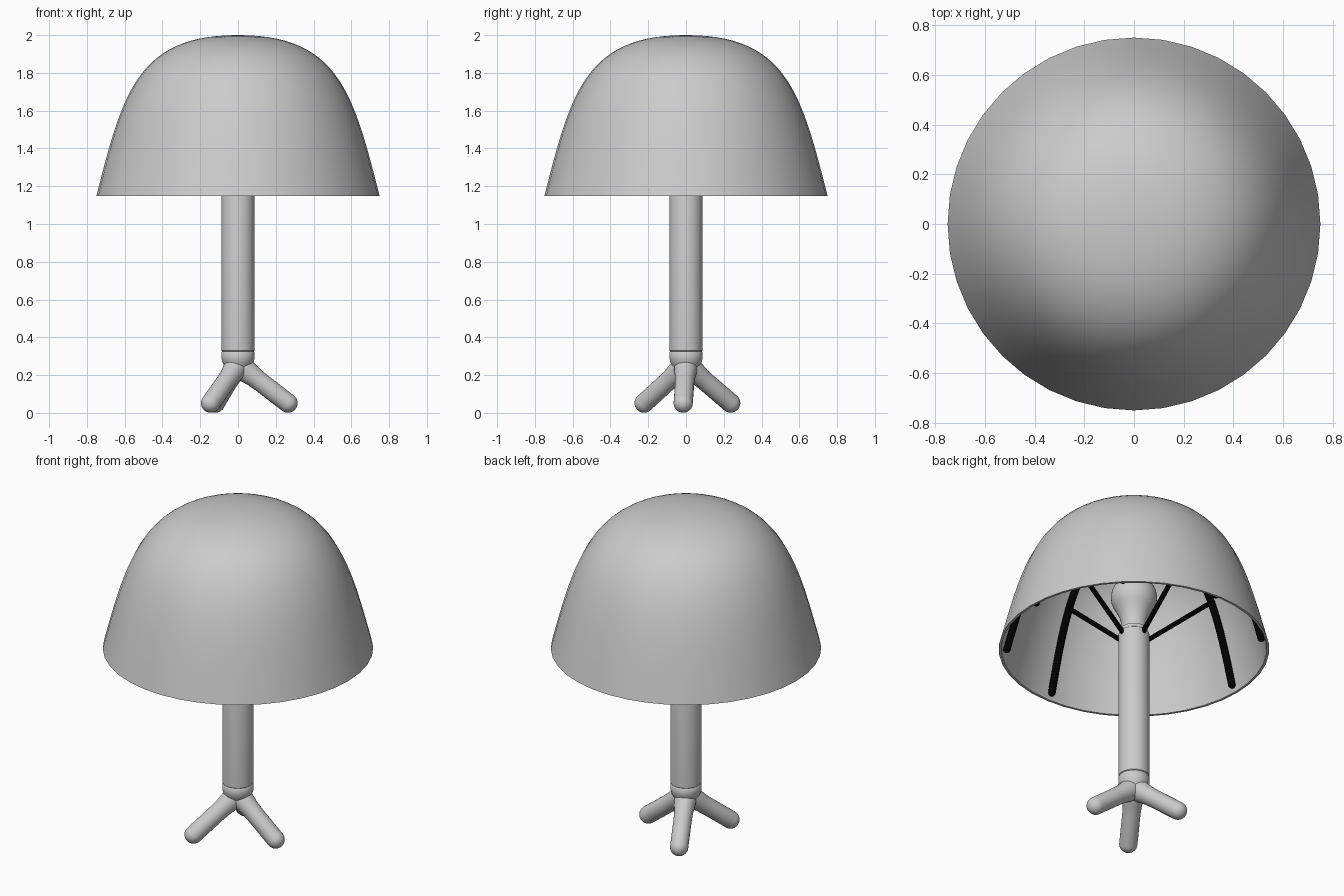
import bpy, bmesh, math
from mathutils import Vector, Matrix
from mathutils.geometry import interpolate_bezier

if "Cube" in bpy.data.objects:
    bpy.data.objects.remove(bpy.data.objects["Cube"])


def lathe(name, profile, steps=40, matrix=Matrix(), angle=35):
    """Revolve (radius, height) points about the z axis."""
    bm = bmesh.new()
    verts = [bm.verts.new((r, 0, z)) for r, z in profile]
    edges = [bm.edges.new(p) for p in zip(verts, verts[1:])]
    bmesh.ops.spin(bm, geom=verts + edges, cent=(0, 0, 0), axis=(0, 0, 1),
                   angle=math.tau, steps=steps, use_duplicate=False)
    bmesh.ops.remove_doubles(bm, verts=bm.verts, dist=1e-4)
    bmesh.ops.recalc_face_normals(bm, faces=bm.faces)
    bm.transform(matrix)
    mesh = bpy.data.meshes.new(name)
    bm.to_mesh(mesh)
    bm.free()
    ob = bpy.data.objects.new(name, mesh)
    bpy.context.collection.objects.link(ob)
    bpy.ops.object.select_all(action='DESELECT')
    ob.select_set(True)
    bpy.context.view_layer.objects.active = ob
    bpy.ops.object.shade_smooth_by_angle(angle=math.radians(angle))
    return ob


def tube(name, points, radius, material):
    """Round rod through the points, with domed ends."""
    pts = [Vector(p) for p in points]
    a = (pts[0] - pts[1]).normalized()
    b = (pts[-1] - pts[-2]).normalized()
    caps = [(0.0, 1.0), (0.5, 0.87), (0.87, 0.5), (1.0, 0.02)]
    path = [(pts[0] + a * radius * d, s) for d, s in reversed(caps)]
    path += [(p, 1.0) for p in pts[1:-1]]
    path += [(pts[-1] + b * radius * d, s) for d, s in caps]
    curve = bpy.data.curves.new(name, 'CURVE')
    curve.dimensions = '3D'
    curve.bevel_depth = radius
    curve.bevel_resolution = 3
    spline = curve.splines.new('POLY')
    spline.points.add(len(path) - 1)
    for sp, (p, s) in zip(spline.points, path):
        sp.co = (*p, 1)
        sp.radius = s
    curve.materials.append(material)
    ob = bpy.data.objects.new(name, curve)
    bpy.context.collection.objects.link(ob)
    bpy.ops.object.select_all(action='DESELECT')
    ob.select_set(True)
    bpy.context.view_layer.objects.active = ob
    bpy.ops.object.convert(target='MESH')
    bpy.ops.object.shade_smooth()


def inset(points, dist):
    """Offset the dome profile inwards."""
    out = []
    for i, p in enumerate(points):
        t = points[min(i + 1, len(points) - 1)] - points[max(i - 1, 0)]
        out.append(p + Vector((t.y, -t.x)).normalized() * dist)
    out[0] = Vector((0, points[0].y - dist))
    return out


black = bpy.data.materials.new("black_frame")
black.diffuse_color = (0, 0, 0, 1)
black.use_nodes = True
black.node_tree.nodes["Principled BSDF"].inputs["Base Color"].default_value = black.diffuse_color

# Thin domed shade, open at the bottom
dome = interpolate_bezier(Vector((0, 2.0)), Vector((0.53, 2.0)),
                          Vector((0.61, 1.70)), Vector((0.75, 1.147)), 28)
dome = [Vector((p[0], p[1])) for p in dome]
inner = inset(dome, 0.015)
inner[-1].y = 1.147
lathe("shade", [tuple(p) for p in dome + inner[::-1]])

# Eight curved ribs under the shade, four of them braced to the stem
rib = [p for p in inset(dome, 0.032) if p.y > 1.2]
rib.append(Vector((0.708, 1.18)))
for i in range(8):
    a = i * math.tau / 8
    c, s = math.cos(a), math.sin(a)
    tube(f"rib_{i + 1}", [(p.x * c, p.x * s, p.y) for p in rib], 0.021, black)
    if i % 2 == 0:
        tube(f"strut_{i // 2 + 1}",
             [(0.07 * c, 0.07 * s, 1.215), (0.31 * c, 0.31 * s, 1.43),
              (0.55 * c, 0.55 * s, 1.645)], 0.014, black)

# Stem with a narrowed collar on top
lathe("stem", [(0, 0.326), (0.084, 0.326), (0.087, 0.329), (0.087, 1.23),
               (0.083, 1.245), (0.076, 1.25), (0.076, 1.27), (0, 1.27)], 40)

# Bulb: tapered neck into a ball
ball = [(0.128 * math.cos(t), 1.475 + 0.128 * math.sin(t))
        for t in (math.radians(-35 + 125 * k / 12) for k in range(12))]
lathe("bulb", [(0, 1.265), (0.068, 1.265), (0.07, 1.31), (0.082, 1.355)]
      + ball + [(0, 1.603)], 32)

# Hub under the stem, flowing into the legs
lathe("leg_hub", [(0, 0.325), (0.084, 0.325), (0.087, 0.322), (0.087, 0.285),
                  (0.08, 0.262), (0.065, 0.235), (0.045, 0.205), (0, 0.18)],
      40, angle=50)

# Three round-ended legs, turned slightly and thicker at the hub
top = Vector((0, 0, 0.255))
for i in range(3):
    a = i * math.tau / 3 - math.radians(3.2)
    foot = Vector((0.265 * math.cos(a), 0.265 * math.sin(a), 0.052))
    d = foot - top
    half = [(math.sin(t), math.cos(t))
            for t in (k * math.pi / 16 for k in range(9))]
    prof = [(0.051 * r, d.length + 0.051 * z) for r, z in half]
    prof += [(0.051, 0.16), (0.053, 0.11), (0.06, 0.06)]
    prof += [(0.062 * r, 0.03 - 0.062 * z) for r, z in half[::-1]]
    m = Matrix.Translation(top) @ d.to_track_quat('Z', 'Y').to_matrix().to_4x4()
    lathe(f"leg_{i + 1}", prof, 24, m)
